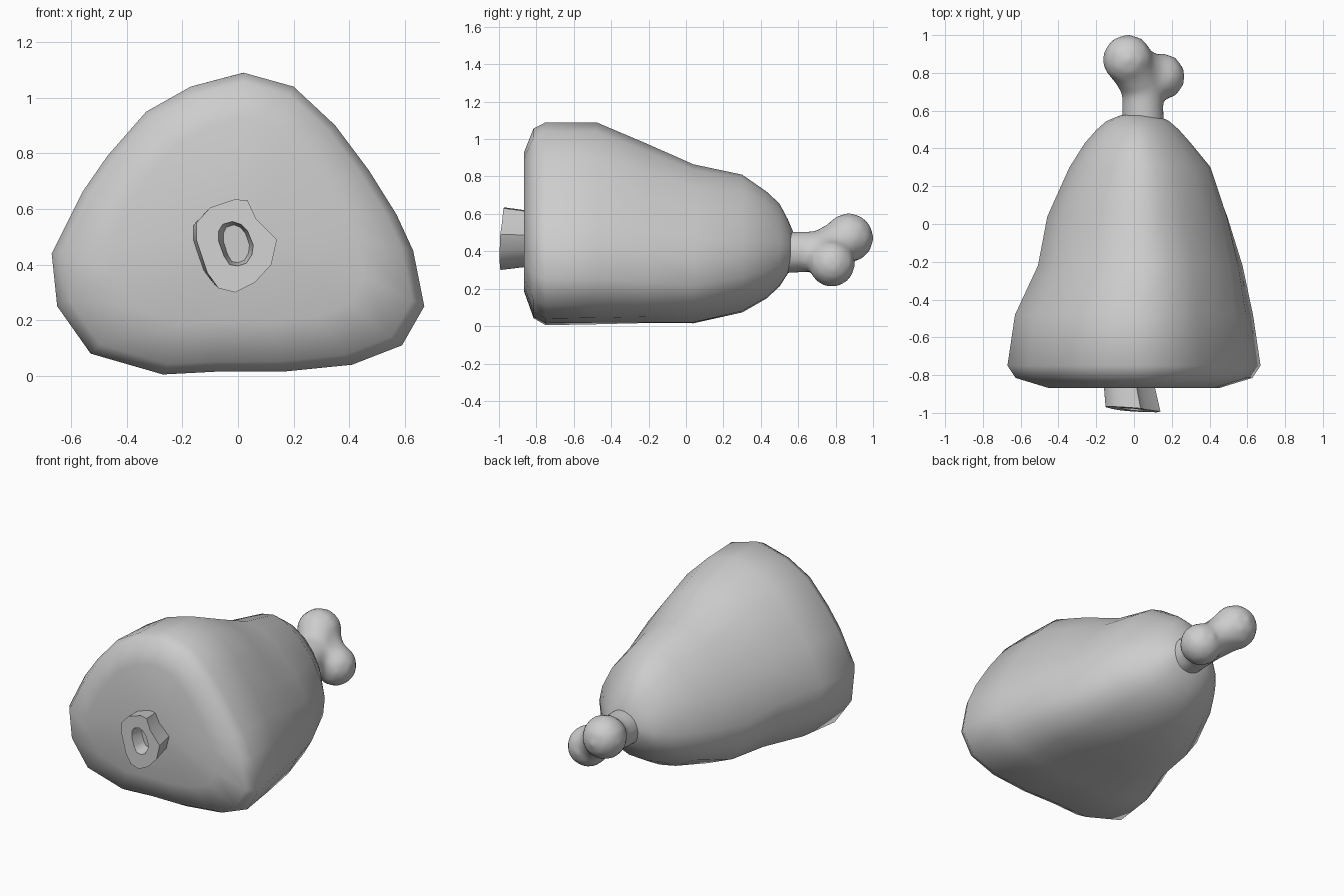
import bpy, bmesh, math
from mathutils import Vector

cube = bpy.data.objects.get("Cube")
if cube:
    bpy.data.objects.remove(cube)

grey = bpy.data.materials.new("light_grey")
grey.use_nodes = True
grey.diffuse_color = (0.61, 0.61, 0.61, 1)
grey.node_tree.nodes["Principled BSDF"].inputs["Base Color"].default_value = (0.61, 0.61, 0.61, 1)


def make_object(name, bm, angle):
    bmesh.ops.recalc_face_normals(bm, faces=bm.faces)
    mesh = bpy.data.meshes.new(name)
    bm.to_mesh(mesh)
    bm.free()
    mesh.materials.append(grey)
    obj = bpy.data.objects.new(name, mesh)
    bpy.context.collection.objects.link(obj)
    bpy.ops.object.select_all(action='DESELECT')
    obj.select_set(True)
    bpy.context.view_layer.objects.active = obj
    bpy.ops.object.shade_smooth_by_angle(angle=math.radians(angle))
    return obj


def loft(bm, rings, start, end):
    """Skin a list of rings and close both ends with a fan."""
    rows = [[bm.verts.new(p) for p in ring] for ring in rings]
    n = len(rows[0])
    for a, b in zip(rows, rows[1:]):
        for i in range(n):
            j = (i + 1) % n
            bm.faces.new((a[i], a[j], b[j], b[i]))
    for row, tip in ((rows[0], start), (rows[-1], end)):
        centre = bm.verts.new(tip)
        for i in range(n):
            bm.faces.new((row[i], row[(i + 1) % n], centre))


# Meat: a rounded triangle that turns into a bottom-heavy oval towards the shank
outline = [(0.02, 1.09), (0.2, 1.04), (0.35, 0.9), (0.47, 0.74), (0.57, 0.58),
           (0.63, 0.45), (0.67, 0.25), (0.59, 0.11), (0.41, 0.04), (0.16, 0.015),
           (-0.08, 0.015), (-0.27, 0.005), (-0.53, 0.08), (-0.65, 0.25), (-0.67, 0.44),
           (-0.56, 0.66), (-0.47, 0.79), (-0.33, 0.95), (-0.17, 1.04)]
unit = [(x / 0.67, (z - 0.5475) / 0.5425) for x, z in outline]

# y, x min, x max, z min, z max, roundness
sections = [(-0.75, -0.67, 0.67, 0.005, 1.09, 0.0),
            (-0.48, -0.63, 0.63, 0.01, 1.09, 0.0),
            (-0.22, -0.505, 0.575, 0.01, 0.98, 0.18),
            (0.04, -0.45, 0.495, 0.01, 0.865, 0.55),
            (0.3, -0.33, 0.395, 0.07, 0.81, 0.95),
            (0.43, -0.25, 0.29, 0.145, 0.72, 1.0),
            (0.5, -0.19, 0.23, 0.21, 0.655, 1.0),
            (0.545, -0.14, 0.18, 0.28, 0.57, 1.0),
            (0.575, -0.07, 0.12, 0.35, 0.5, 1.0)]


def section(y, x0, x1, z0, z1, roundness):
    ring = []
    for u, w in unit:
        a = math.atan2(w, u)
        oval = math.cos(a) * (1 - 0.28 * math.sin(a))
        u += (oval - u) * roundness
        w += (math.sin(a) - w) * roundness
        ring.append((x0 + (x1 - x0) * (u + 1) / 2, y, z0 + (z1 - z0) * (w + 1) / 2))
    return ring


def cut_ring(y, scale):
    return [(x * scale, y, 0.58 + (z - 0.58) * scale) for x, z in outline]


bm = bmesh.new()
rings = [cut_ring(-0.867, 0.68), cut_ring(-0.815, 0.935)] + [section(*s) for s in sections]
loft(bm, rings, (0, -0.85, 0.5), (0.03, 0.585, 0.43))
make_object("meat", bm, 44)

# Cut bone end: tilted prism with a hollow core
rim = [(0.035, 0.63), (-0.01, 0.635), (-0.1, 0.605), (-0.15, 0.55), (-0.15, 0.49),
       (-0.11, 0.37), (-0.07, 0.315), (-0.01, 0.3), (0.06, 0.335), (0.12, 0.4),
       (0.14, 0.49), (0.065, 0.565)]
hole = [(0.01, 0.545), (-0.02, 0.555), (-0.055, 0.545), (-0.07, 0.52), (-0.07, 0.485),
        (-0.05, 0.43), (-0.03, 0.4), (0.0, 0.395), (0.03, 0.405), (0.05, 0.435),
        (0.055, 0.47), (0.035, 0.52)]


def front_y(x, z):
    return -0.983 - 0.08 * x + 0.06 * (z - 0.47)


bm = bmesh.new()
rings = [[(x * 0.9 - 0.03, -0.8, 0.465 + (z - 0.465) * 0.86) for x, z in rim],
         [(x, front_y(x, z), z) for x, z in rim],
         [(x, front_y(x, z), z) for x, z in hole],
         [(x * 0.75, -0.9, 0.475 + (z - 0.475) * 0.85) for x, z in hole]]
loft(bm, rings, (-0.03, -0.8, 0.465), (-0.01, -0.9, 0.475))
make_object("cut_bone", bm, 50)

# Shank bone: a shaft with two knobs, blended into one surface
bm = bmesh.new()


def tube(start, end, r1, r2):
    start, end = Vector(start), Vector(end)
    axis = end - start
    turn = axis.to_track_quat('Z', 'Y').to_matrix().to_4x4()
    turn.translation = (start + end) / 2
    bmesh.ops.create_cone(bm, cap_ends=True, segments=12, radius1=r1, radius2=r2,
                          depth=axis.length, matrix=turn)


def knob(centre, radius):
    ball = bmesh.ops.create_icosphere(bm, subdivisions=2, radius=radius)
    bmesh.ops.translate(bm, verts=ball["verts"], vec=centre)


fork = (0.045, 0.72, 0.4)
upper, lower = (-0.033, 0.87, 0.472), (0.145, 0.78, 0.333)
tube((0.05, 0.45, 0.39), fork, 0.115, 0.11)
tube(fork, upper, 0.11, 0.125)
tube(fork, lower, 0.11, 0.11)
tube(upper, lower, 0.1, 0.1)
knob(fork, 0.11)
knob(upper, 0.137)
knob(lower, 0.129)
bone = make_object("shank_bone", bm, 180)
remesh = bone.modifiers.new("blend", 'REMESH')
remesh.mode = 'VOXEL'
remesh.voxel_size = 0.02
remesh.use_smooth_shade = True
smooth = bone.modifiers.new("soften", 'SMOOTH')
smooth.factor = 0.5
smooth.iterations = 8
